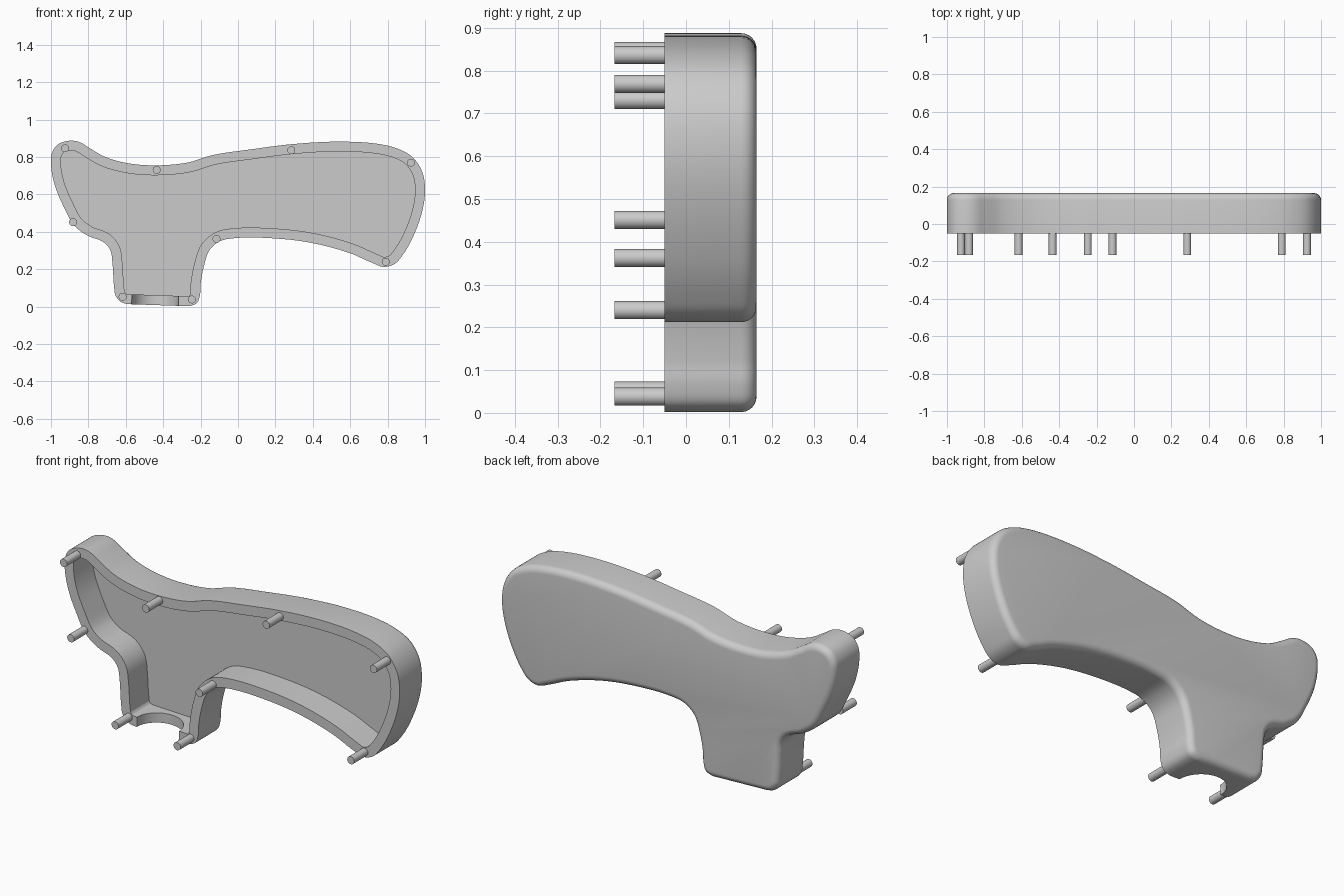
import bpy, bmesh, math
from mathutils import Vector
from mathutils.geometry import interpolate_bezier

cube = bpy.data.objects.get("Cube")
if cube:
    bpy.data.objects.remove(cube, do_unlink=True)

FRONT, BACK = -0.05, 0.165       # depth range of the shell
FLOOR = 0.11                     # depth of the cavity floor
WALL, ROUND = 0.053, 0.036       # rim width and back edge radius
PIN_RADIUS, PIN_TIP = 0.021, -0.167
HOLE_X, HOLE_R = -0.444, 0.125   # half-round opening in the bottom wall

grey = bpy.data.materials.new("plain grey")
grey.use_nodes = True
grey.diffuse_color = (0.6, 0.6, 0.6, 1)
grey.node_tree.nodes["Principled BSDF"].inputs["Base Color"].default_value = (0.6, 0.6, 0.6, 1)

# Silhouette seen from the front (x, z), clockwise from the right end of the bottom edge
KNOTS = [Vector(p) for p in (
    (-.585, .013), (-.625, .024), (-.655, .06), (-.662, .1), (-.672, .24), (-.682, .3),
    (-.715, .342), (-.805, .38), (-.875, .433), (-.93, .53), (-.98, .65),
    (-1, .76), (-.995, .82), (-.965, .865), (-.9, .887), (-.85, .88), (-.79, .845),
    (-.71, .8), (-.58, .765), (-.435, .755), (-.27, .77), (-.135, .81), (.065, .84),
    (.285, .868), (.545, .882), (.76, .868), (.865, .84), (.935, .797), (.985, .72),
    (1, .625), (.985, .51), (.93, .36), (.88, .275), (.84, .23), (.78, .212),
    (.715, .235), (.6, .285), (.385, .342), (.17, .366), (-.015, .366), (-.095, .35),
    (-.15, .305), (-.18, .225), (-.2, .12), (-.203, .065), (-.22, .02), (-.265, .002))]

PINS = ((-.925, .846), (-.435, .731), (.285, .836), (.925, .769), (.79, .24),
        (-.115, .362), (-.247, .038), (-.617, .052), (-.882, .451))


def smooth_outline(knots, steps=6):
    """Smooth curve through the knots, closed by a straight bottom edge."""
    count = len(knots)
    tangents = [((knots[i] - knots[i - 1]).normalized()
                 + (knots[(i + 1) % count] - knots[i]).normalized()).normalized()
                for i in range(count)]
    loop = []
    for i in range(count - 1):
        reach = (knots[i + 1] - knots[i]).length / 3
        loop += interpolate_bezier(knots[i], knots[i] + tangents[i] * reach,
                                   knots[i + 1] - tangents[i + 1] * reach,
                                   knots[i + 1], steps + 1)[:-1]
    loop = [Vector(p[:2]) for p in loop] + [knots[-1].copy()]
    # Points on the bottom edge, spaced to follow the round opening
    a, b = knots[-1], knots[0]
    for k in range(33):
        x = HOLE_X + HOLE_R * math.cos(math.pi * k / 32)
        loop.append(a.lerp(b, (x - a.x) / (b.x - a.x)))
    return loop


def inset(loop, distance):
    """Move a clockwise loop inward, collapsing points that fold over at tight corners."""
    moved = []
    for i, p in enumerate(loop):
        t = (loop[(i + 1) % len(loop)] - loop[i - 1]).normalized()
        moved.append(p + Vector((t.y, -t.x)) * distance)
    n = len(moved)
    good = [min((p - q).length for q in loop) >= distance * 0.985 for p in moved]
    result = []
    for i, p in enumerate(moved):
        if not good[i]:
            before, after = i - 1, i + 1
            while not good[before % n]:
                before -= 1
            while not good[after % n]:
                after += 1
            p = (moved[before % n] + moved[after % n]) / 2
        result.append(p)
    return result


def rim_depth(p):
    """Depth of the front edge, dipping in a half circle at the opening."""
    dx = p.x - HOLE_X
    if p.y < 0.02 and abs(dx) < HOLE_R:
        return FRONT + math.sqrt(HOLE_R ** 2 - dx ** 2)
    return FRONT


# Shell sections from cavity floor, over the rim, to the rounded back edge
outline = smooth_outline(KNOTS)
inner = inset(outline, WALL)
rim = [rim_depth(p) for p in outline]
sections = [(inner, [FLOOR] * len(rim)), (inner, rim), (outline, rim)]
for k in range(7):
    a = math.pi / 2 * k / 6
    sections.append((inset(outline, ROUND * (1 - math.cos(a))),
                     [BACK - ROUND + ROUND * math.sin(a)] * len(rim)))

bm = bmesh.new()
rings = [[bm.verts.new((p.x, y, p.y)) for p, y in zip(loop, depths)]
         for loop, depths in sections]
for ra, rb in zip(rings, rings[1:]):
    for i in range(len(ra)):
        bm.faces.new((ra[i - 1], ra[i], rb[i], rb[i - 1]))
bm.faces.new(rings[0][::-1])
bm.faces.new(rings[-1])
bmesh.ops.remove_doubles(bm, verts=bm.verts, dist=1e-5)
mesh = bpy.data.meshes.new("half_shell")
bm.to_mesh(mesh)
bm.free()
mesh.materials.append(grey)
shell = bpy.data.objects.new("half_shell", mesh)
bpy.context.collection.objects.link(shell)
bpy.ops.object.select_all(action='DESELECT')
shell.select_set(True)
bpy.context.view_layer.objects.active = shell
bpy.ops.object.shade_smooth_by_angle(angle=math.radians(30))

# Locating pins around the rim
for i, (x, z) in enumerate(PINS):
    bpy.ops.mesh.primitive_cylinder_add(
        vertices=32, radius=PIN_RADIUS, depth=FRONT - PIN_TIP,
        location=(x, (FRONT + PIN_TIP) / 2, z), rotation=(math.pi / 2, 0, 0))
    pin = bpy.context.object
    pin.name = f"locating_pin_{i + 1}"
    pin.data.materials.append(grey)
    bpy.ops.object.shade_smooth_by_angle(angle=math.radians(30))
